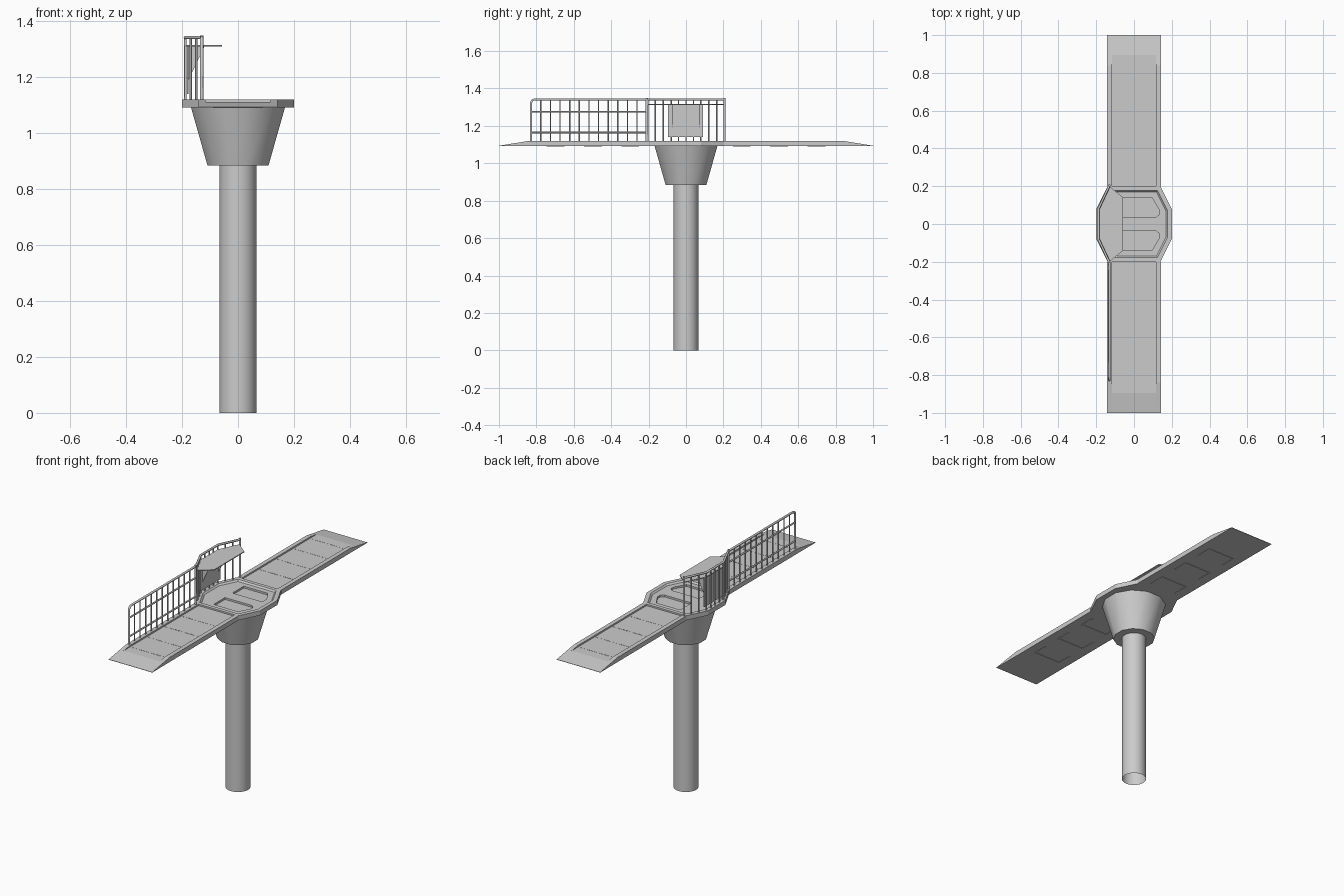
import bpy, bmesh, math
from mathutils import Vector

if "Cube" in bpy.data.objects:
    bpy.data.objects.remove(bpy.data.objects["Cube"])


def make(name, verts, faces, smooth=False):
    me = bpy.data.meshes.new(name)
    me.from_pydata(verts, [], faces)
    bm = bmesh.new()
    bm.from_mesh(me)
    bmesh.ops.recalc_face_normals(bm, faces=bm.faces)
    bm.to_mesh(me)
    bm.free()
    ob = bpy.data.objects.new(name, me)
    bpy.context.collection.objects.link(ob)
    if smooth:
        bpy.context.view_layer.objects.active = ob
        ob.select_set(True)
        bpy.ops.object.shade_smooth_by_angle(angle=math.radians(40))
        ob.select_set(False)
    return ob


def loft(name, rings, cap_start=True, cap_end=True, smooth=False):
    n = len(rings[0])
    verts = [p for r in rings for p in r]
    faces = [(k*n+i, k*n+(i+1) % n, (k+1)*n+(i+1) % n, (k+1)*n+i)
             for k in range(len(rings)-1) for i in range(n)]
    if cap_start:
        faces.append(tuple(range(n))[::-1])
    if cap_end:
        faces.append(tuple(range((len(rings)-1)*n, len(rings)*n)))
    return make(name, verts, faces, smooth)


def circle(r, z, n):
    return [(r*math.cos(2*math.pi*(i+.5)/n), r*math.sin(2*math.pi*(i+.5)/n), z) for i in range(n)]


def prism(name, pts, z0, z1):
    return loft(name, [[(x, y, z) for x, y in pts] for z in (z0, z1)])


def side_prism(name, pts, x0, x1):
    return loft(name, [[(x, y, z) for y, z in pts] for x in (x0, x1)])


def box(name, x0, x1, y0, y1, z0, z1):
    return prism(name, [(x0, y0), (x1, y0), (x1, y1), (x0, y1)], z0, z1)


def tubes(name, paths, r):
    cu = bpy.data.curves.new(name, 'CURVE')
    cu.dimensions = '3D'
    cu.bevel_depth = r
    cu.bevel_resolution = 1
    cu.use_fill_caps = True
    for path in paths:
        s = cu.splines.new('POLY')
        s.points.add(len(path)-1)
        for p, c in zip(s.points, path):
            p.co = (*c, 1)
    ob = bpy.data.objects.new(name, cu)
    bpy.context.collection.objects.link(ob)
    return ob


# Column and flared head
loft("column", [circle(.066, z, 32) for z in (0, .89)], False, True, True)
loft("flared_head", [circle(.113, .885, 12), circle(.175, 1.096, 12)], smooth=True)

# Octagonal hub with sunken floor
OCT = [(.2, -.08), (.2, .08), (.14, .2), (-.14, .2), (-.2, .08), (-.2, -.08), (-.14, -.2), (.14, -.2)]


def oct_ring(s, z):
    return [(x*s, y*s, z) for x, y in OCT]


hub = loft("hub_deck", [oct_ring(1, 1.093), oct_ring(1, 1.12), oct_ring(.89, 1.12), oct_ring(.85, 1.111)])

# Two foot recesses cut into the hub floor
for s in (-1, 1):
    pts = [(-.06, .035), (.115, .035), (.133, .05), (.133, .075), (.095, .14), (-.06, .14)]
    cut = prism("foot_recess_cutter", [(x, s*y) for x, y in pts], 1.1, 1.15)
    cut.hide_render = True
    cut.hide_viewport = True
    m = hub.modifiers.new("recess", 'BOOLEAN')
    m.object = cut
    m.operation = 'DIFFERENCE'
    m.solver = 'EXACT'

# Walkway arms: sunken centre, raised curbs, ramped tips
for s in (-1, 1):
    lbl = "front" if s < 0 else "back"
    curb = [(.2, 1.093), (1, 1.092), (1, 1.094), (.84, 1.12), (.2, 1.12)]
    floor = [(.2, 1.093), (1, 1.092), (1, 1.094), (.895, 1.111), (.2, 1.111)]
    side_prism(lbl+"_walkway", [(s*y, z) for y, z in floor], -.117, .117)
    for t in (-1, 1):
        side_prism(lbl+"_curb", [(s*y, z) for y, z in curb], t*.117, t*.142)
    # Panel seams on top and stiffener frames beneath
    for y in (.36, .52, .68, .835):
        for k in range(9):
            x = -.1 + k*.025
            box(lbl+"_seam", x-.009, x+.009, s*y-.0015, s*y+.0015, 1.11, 1.112)
    for y in (.34, .54, .74):
        box(lbl+"_stiffener", -.085, .085, s*y-.005, s*y+.005, 1.0905, 1.094)
        for t in (-1, 1):
            a, b = sorted((s*y, s*(y-.09)))
            box(lbl+"_stiffener_side", t*.085-.004, t*.085+.004, a, b, 1.0905, 1.094)

# Straight railing along the front walkway
TOP, X, Y0, Y1 = 1.342, -.13, -.828, -.21
tubes("walkway_rail_frame", [[(X, Y0, 1.11), (X, Y0, TOP-.018), (X, Y0+.006, TOP-.005),
                              (X, Y0+.018, TOP), (X, Y1, TOP)],
                             [(X, Y1, 1.11), (X, Y1, TOP+.008)]], .0065)
tubes("walkway_mid_rails", [[(X, Y0, z), (X, Y1, z)] for z in (1.165, 1.275)], .005)
tubes("walkway_balusters", [[(X, Y0+(Y1-Y0)*i/12, 1.11), (X, Y0+(Y1-Y0)*i/12, TOP)]
                            for i in range(1, 12)], .004)

# Hub railing follows the octagon
corners = [Vector(c) for c in ((-.13, -.205), (-.188, -.08), (-.188, .08), (-.13, .205))]
tubes("hub_top_rail", [[(c.x, c.y, TOP) for c in corners]], .0065)
posts = []
for a, b, n in zip(corners, corners[1:], (3, 4, 3)):
    posts += [a.lerp(b, i/n) for i in range(n)]
tubes("hub_balusters", [[(p.x, p.y, 1.11), (p.x, p.y, TOP)] for p in posts], .0045)
tubes("hub_end_post", [[(-.13, .205, 1.11), (-.13, .205, TOP+.008)]], .0065)

# Console shelf, back board and gussets
prism("console_shelf", [(-.188, -.08), (-.13, -.2), (-.057, -.14), (-.057, .14), (-.13, .2), (-.188, .08)],
      1.311, 1.316)
box("console_back_board", -.182, -.177, -.095, .092, 1.14, 1.312)
for y in (-.073, .073):
    tri = [(-.177, 1.19), (-.177, 1.311), (-.12, 1.311)]
    loft("console_gusset", [[(x, y+d, z) for x, z in tri] for d in (-.002, .002)])
